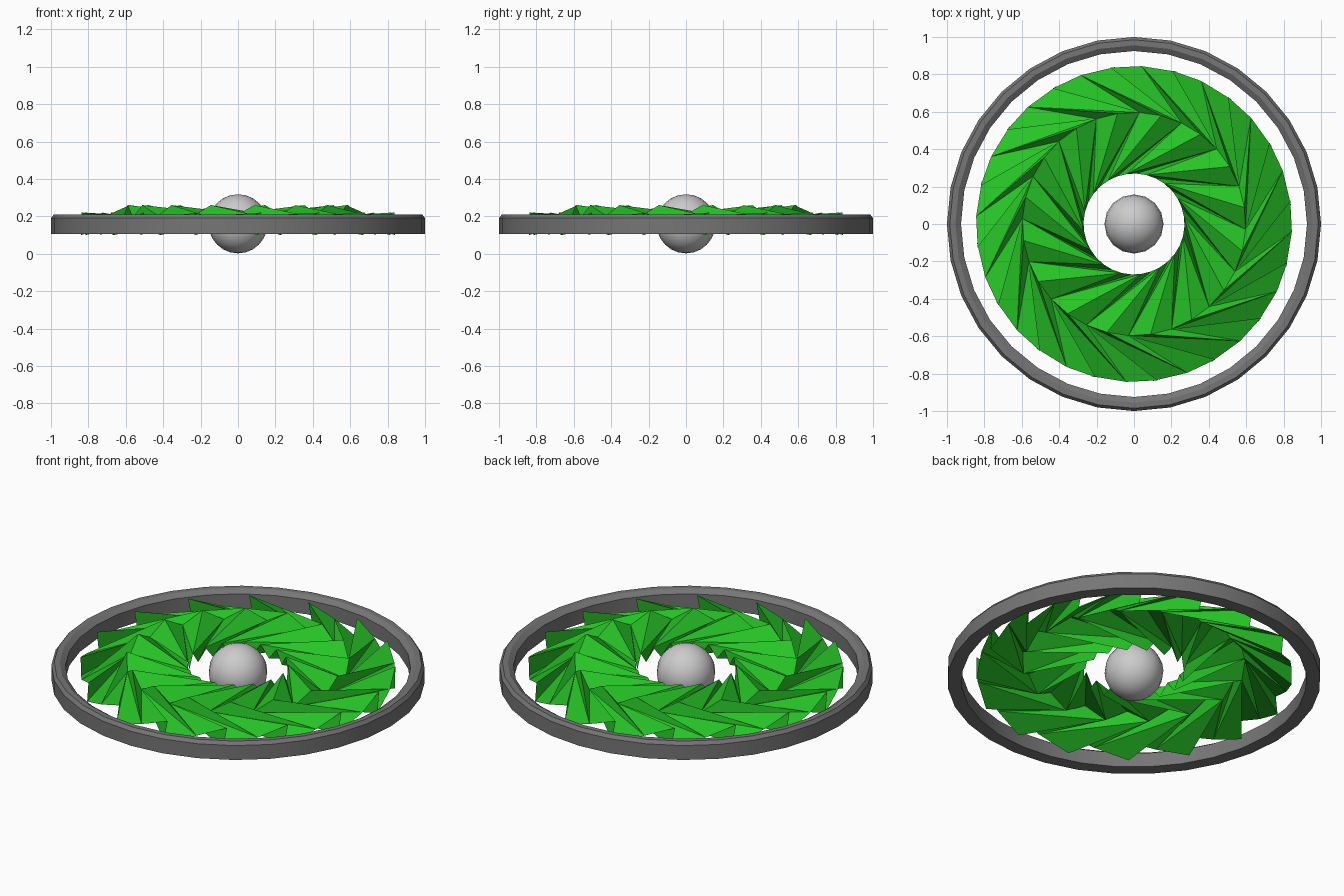
import bpy, bmesh
from math import radians, sin, cos

if "Cube" in bpy.data.objects:
    bpy.data.objects.remove(bpy.data.objects["Cube"])

STEP = 11.25          # 32 divisions round the circle
BLADES = 16


def polar(r, deg, z):
    a = radians(deg)
    return (r * cos(a), r * sin(a), z)


def make_object(name, bm, colour=None):
    mesh = bpy.data.meshes.new(name)
    bm.to_mesh(mesh)
    bm.free()
    ob = bpy.data.objects.new(name, mesh)
    bpy.context.collection.objects.link(ob)
    if colour:
        mat = bpy.data.materials.new(name + "_colour")
        mat.diffuse_color = colour
        mat.use_nodes = True
        mat.node_tree.nodes["Principled BSDF"].inputs["Base Color"].default_value = mat.diffuse_color
        mesh.materials.append(mat)
    return ob


# Outer ring: chamfered profile swept round z
profile = [(1.0, .105), (1.0, .19), (.985, .21), (.955, .21), (.925, .19), (.925, .105)]
bm = bmesh.new()
loops = [[bm.verts.new(polar(r, i * STEP, z)) for r, z in profile] for i in range(32)]
for i in range(32):
    a, b = loops[i], loops[(i + 1) % 32]
    for j in range(len(profile)):
        k = (j + 1) % len(profile)
        f = bm.faces.new((a[j], b[j], b[k], a[k]))
        f.smooth = True
bmesh.ops.recalc_face_normals(bm, faces=bm.faces)
for e in bm.edges:
    e.smooth = e.calc_face_angle(0) < radians(30)
make_object("outer_ring", bm, (.18, .18, .18, 1))

# Central ball
bm = bmesh.new()
bmesh.ops.create_uvsphere(bm, u_segments=16, v_segments=12, radius=.158)
bmesh.ops.translate(bm, verts=bm.verts, vec=(0, 0, .16))
for f in bm.faces:
    f.smooth = True
make_object("centre_ball", bm)

# Pleated turbine: each pleat has a gentle top face and a steep face folded beneath it
R_OUT, R_MID, R_IN = .845, .597, .27
FOLD = 1.5            # how far the lower rim point is tucked under the ridge
bm = bmesh.new()


def tri(*pts):
    bm.faces.new([bm.verts.new(p) for p in pts])


for i in range(BLADES):
    t = 8.5 + i * 2 * STEP                       # ridge angle at the middle circle
    o = t + 4 * STEP                             # ridge angle at the outer and inner circles
    rim = [polar(R_OUT, o - a, z) for a, z in ((0, .22), (STEP, .163), (2 * STEP + FOLD, .1))]
    under = polar(R_OUT, o - FOLD, .1)
    mid_hi = polar(R_MID, t, .26)
    mid_lo, mid_lo2 = polar(R_MID, t - STEP, .195), polar(R_MID, t + STEP, .195)
    in_hi = polar(R_IN, o, .21)
    in_lo, in_lo2 = polar(R_IN, o - STEP, .14), polar(R_IN, o + STEP, .14)
    # gentle outer face
    tri(rim[1], rim[0], mid_lo2)
    tri(rim[1], mid_lo2, mid_hi)
    tri(rim[1], mid_hi, mid_lo)
    tri(rim[2], rim[1], mid_lo)
    # steep face tucked beneath
    tri(rim[0], under, mid_lo2)
    # inner pleat
    tri(mid_hi, in_hi, mid_lo)
    tri(mid_lo, in_hi, in_lo)
    tri(mid_hi, mid_lo2, in_hi)
    tri(mid_lo2, in_lo2, in_hi)
bmesh.ops.remove_doubles(bm, verts=bm.verts, dist=.0005)
bmesh.ops.recalc_face_normals(bm, faces=bm.faces)
make_object("pleated_turbine", bm, (.02, .55, .02, 1))
